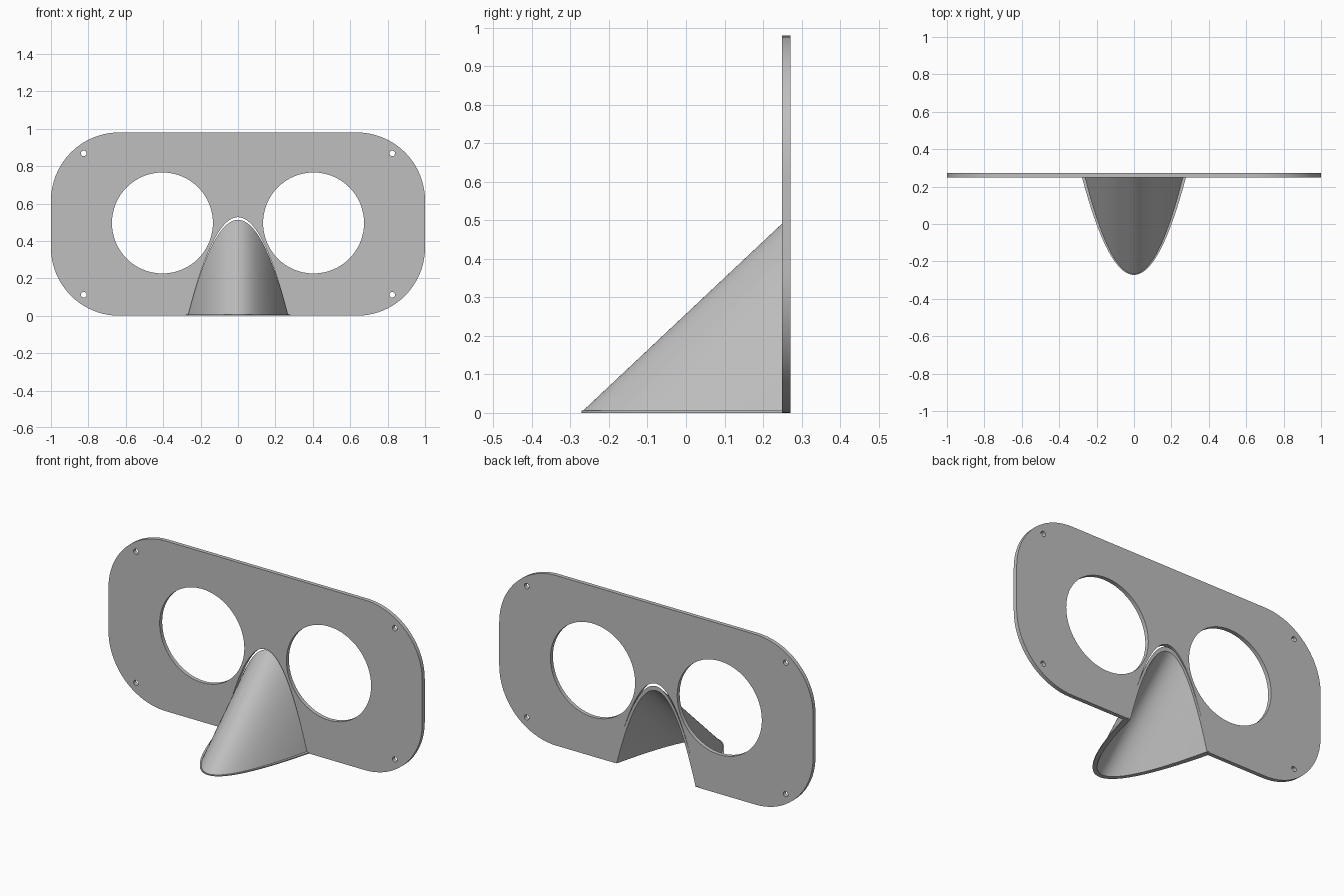
import bpy, bmesh, math
from mathutils import Matrix

cube = bpy.data.objects.get("Cube")
if cube:
    bpy.data.objects.remove(cube)

# Single grey material
grey = bpy.data.materials.new("matte grey")
grey.use_nodes = True
COLOR = (0.52, 0.52, 0.52, 1)
grey.diffuse_color = COLOR
grey.node_tree.nodes["Principled BSDF"].inputs["Base Color"].default_value = COLOR

HEIGHT, RADIUS = 0.98, 0.365
FRONT, BACK = 0.249, 0.272


def arc(cx, cz, r, start, end, n):
    return [(cx + r * math.cos(math.radians(start + (end - start) * i / n)),
             cz + r * math.sin(math.radians(start + (end - start) * i / n)))
            for i in range(n + 1)]


def finish(obj):
    obj.data.materials.clear()
    obj.data.materials.append(grey)
    bpy.ops.object.select_all(action='DESELECT')
    obj.select_set(True)
    bpy.context.view_layer.objects.active = obj
    bpy.ops.object.shade_smooth_by_angle(angle=math.radians(30))


def add_loop(curve, points):
    spline = curve.splines.new('POLY')
    spline.points.add(len(points) - 1)
    for p, (x, z) in zip(spline.points, points):
        p.co = (x, z, 0, 1)
    spline.use_cyclic_u = True


# Face plate outline: rounded rectangle with an arched nose slot
cx, top = 1 - RADIUS, HEIGHT - RADIUS
outline = (arc(cx, RADIUS, RADIUS, -90, 0, 20) + arc(cx, top, RADIUS, 0, 90, 20)
           + arc(-cx, top, RADIUS, 90, 180, 20) + arc(-cx, RADIUS, RADIUS, 180, 270, 20))
slot = [(0.267 * i / 24, 0.527 * (1 - (i / 24) ** 2)) for i in range(-24, 25)]

curve = bpy.data.curves.new("plate_outline", 'CURVE')
curve.dimensions = '2D'
curve.fill_mode = 'BOTH'
curve.extrude = (BACK - FRONT) / 2
add_loop(curve, outline + slot)

# Eye openings and strap holes
for side in (-1, 1):
    add_loop(curve, arc(side * 0.404, 0.496, 0.27, 0, 360, 64)[:-1])
    for z in (0.112, 0.868):
        add_loop(curve, arc(side * 0.825, z, 0.015, 0, 360, 20)[:-1])

helper = bpy.data.objects.new("plate_helper", curve)
bpy.context.collection.objects.link(helper)
graph = bpy.context.evaluated_depsgraph_get()
mesh = bpy.data.meshes.new_from_object(helper.evaluated_get(graph))
bpy.data.objects.remove(helper)
mesh.transform(Matrix.Translation((0, (FRONT + BACK) / 2, 0))
               @ Matrix.Rotation(math.pi / 2, 4, 'X'))
bm = bmesh.new()
bm.from_mesh(mesh)
bmesh.ops.remove_doubles(bm, verts=bm.verts, dist=0.0001)
bmesh.ops.recalc_face_normals(bm, faces=bm.faces)
bm.to_mesh(mesh)
bm.free()
plate = bpy.data.objects.new("face_plate", mesh)
bpy.context.collection.objects.link(plate)
finish(plate)

# Nose: hollow parabolic shell sheared back to the plate, with a thin base lip
SLOPE, LIP = 0.94, 0.006


def section(u):
    lip = (0.278 * u, -0.272 + 0.522 * u * u)
    outer = (0.267 * u, -0.267 + (BACK + 0.267) * u * u)
    inner = (0.252 * u, -0.246 + (BACK + 0.246) * u * u)
    return [(*lip, 0), (*lip, LIP), (*outer, LIP),
            (outer[0], BACK, LIP + SLOPE * (BACK - outer[1])),
            (inner[0], BACK, SLOPE * (BACK - inner[1])), (*inner, 0)]


bm = bmesh.new()
N = 32
rings = [[bm.verts.new(p) for p in section(i / N)] for i in range(-N, N + 1)]
for a, b in zip(rings, rings[1:]):
    for k in range(len(a)):
        j = (k + 1) % len(a)
        bm.faces.new((a[k], b[k], b[j], a[j]))
for ring in (rings[0], rings[-1]):
    bm.faces.new(ring)
bmesh.ops.remove_doubles(bm, verts=bm.verts, dist=0.0001)
bmesh.ops.recalc_face_normals(bm, faces=bm.faces)
mesh = bpy.data.meshes.new("nose")
bm.to_mesh(mesh)
bm.free()
nose = bpy.data.objects.new("nose", mesh)
bpy.context.collection.objects.link(nose)
finish(nose)
